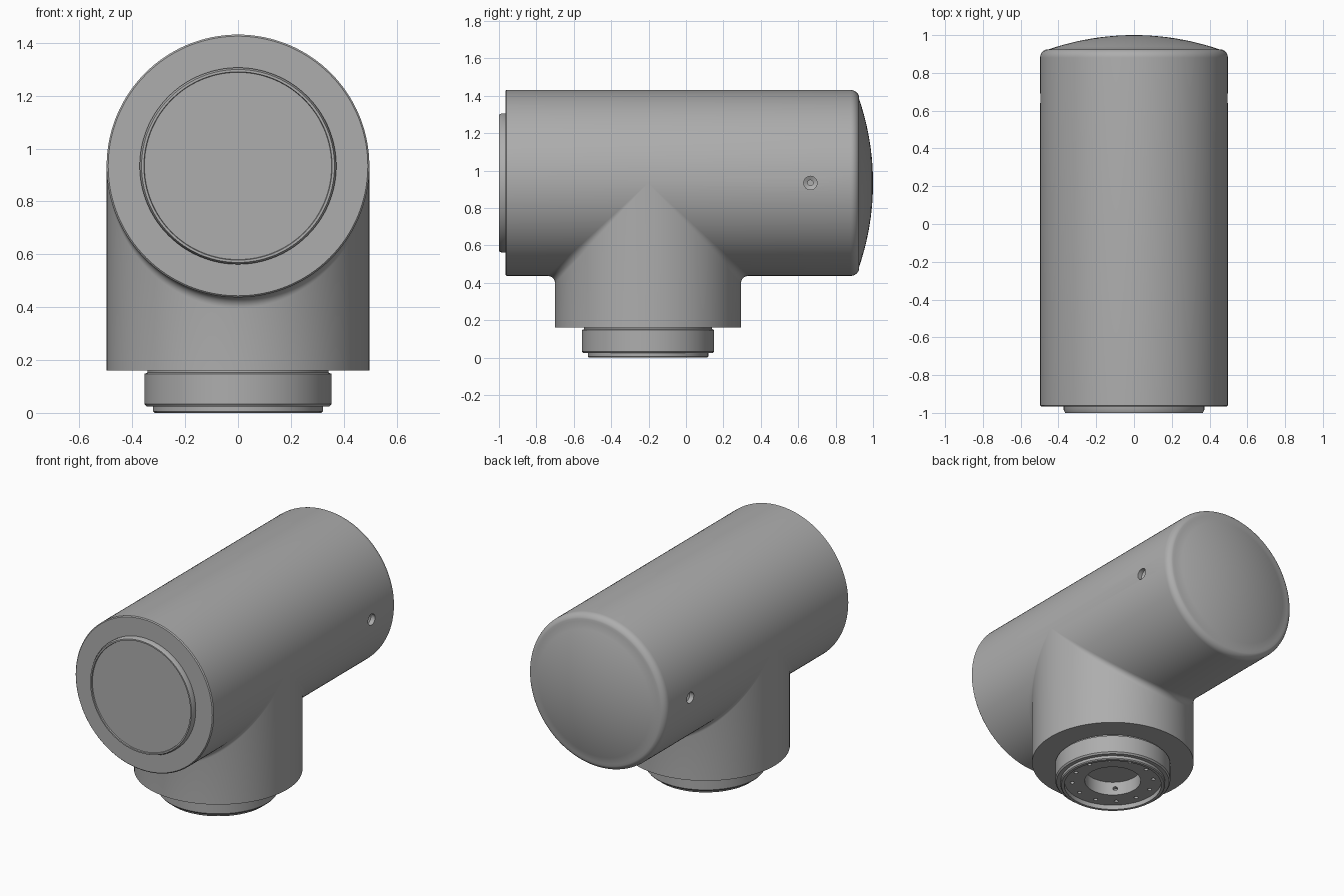
import bpy, bmesh
from math import sin, cos, pi, radians, sqrt
from mathutils import Matrix, Vector

old = bpy.data.objects.get("Cube")
if old:
    bpy.data.objects.remove(old)

R = 0.497          # radius of both pipes
AXIS_Z = 0.934     # height of the horizontal pipe axis
STEM_Y = -0.203    # position of the vertical pipe axis
FILLET = 0.04
SEGMENTS = 128

GREY = (0.42, 0.42, 0.42, 1)
grey = bpy.data.materials.new("matte grey")
grey.use_nodes = True
grey.diffuse_color = GREY
grey.node_tree.nodes["Principled BSDF"].inputs["Base Color"].default_value = GREY

ALONG_Y = Matrix.Translation((0, 0, AXIS_Z)) @ Matrix.Rotation(radians(-90), 4, 'X')
ALONG_Z = Matrix.Translation((0, STEM_Y, 0))


def finish(name, bm):
    bmesh.ops.remove_doubles(bm, verts=bm.verts, dist=1e-5)
    bmesh.ops.recalc_face_normals(bm, faces=bm.faces)
    mesh = bpy.data.meshes.new(name)
    bm.to_mesh(mesh)
    bm.free()
    mesh.materials.append(grey)
    obj = bpy.data.objects.new(name, mesh)
    bpy.context.collection.objects.link(obj)
    return obj


def lathe(name, profile, matrix, steps=SEGMENTS):
    """Revolve (radius, height) points around the local z axis."""
    bm = bmesh.new()
    verts = [bm.verts.new((r, 0, h)) for r, h in profile]
    edges = [bm.edges.new(pair) for pair in zip(verts, verts[1:])]
    bmesh.ops.spin(bm, geom=verts + edges, cent=(0, 0, 0), axis=(0, 0, 1),
                   angle=2 * pi, steps=steps, use_duplicate=False)
    bmesh.ops.transform(bm, matrix=matrix, verts=bm.verts)
    return finish(name, bm)


def smooth(obj):
    bpy.ops.object.select_all(action='DESELECT')
    obj.select_set(True)
    bpy.context.view_layer.objects.active = obj
    bpy.ops.object.shade_smooth_by_angle(angle=radians(32))


def cut(obj, cutters):
    bpy.context.view_layer.objects.active = obj
    for cutter in cutters:
        cutter.hide_render = True
        mod = obj.modifiers.new("hole", 'BOOLEAN')
        mod.operation = 'DIFFERENCE'
        mod.object = cutter
        bpy.ops.object.modifier_apply(modifier=mod.name)
        bpy.data.objects.remove(cutter)


# Horizontal pipe with rounded shoulder and shallow domed back
dome_r, dome_rim, corner = 1.39, 0.45, 0.047
rim_y = 1 - dome_r + sqrt(dome_r ** 2 - dome_rim ** 2)
shoulder = [(dome_rim + corner * cos(a), rim_y - 0.045 + corner * sin(a))
            for a in (radians(d) for d in range(0, 73, 12))]
dome = []
for i in range(10, -1, -1):
    r = dome_rim * i / 10
    dome.append((r, 1 - dome_r + sqrt(dome_r ** 2 - r ** 2)))
body = lathe("main_pipe", [(0, -0.966), (R - 0.006, -0.966), (R, -0.96)]
             + shoulder + dome, ALONG_Y)

# Countersunk screw hole on each side
SCREW_Y = 0.665
side_cutters = []
for side in (-1, 1):
    place = (Matrix.Translation((side * R, SCREW_Y, AXIS_Z))
             @ Matrix.Rotation(side * pi / 2, 4, 'Y'))
    side_cutters.append(lathe("screw_cutter", [
        (0, -0.07), (0.015, -0.07), (0.015, -0.04), (0.036, -0.03),
        (0.036, 0.03), (0, 0.03)], place, 24))
cut(body, side_cutters)
smooth(body)

# Front ring with a flat disc set into it
smooth(lathe("front_ring", [
    (0.372, -0.96), (0.372, -0.985), (0.365, -1.0), (0.356, -1.0),
    (0.354, -0.992), (0, -0.992)], ALONG_Y))

# Vertical pipe, mitred and filleted into the horizontal one
bm = bmesh.new()
rings = []
for i in range(SEGMENTS):
    t = 2 * pi * i / SEGMENTS
    s, c, sign = sin(t), abs(cos(t)), 1 if cos(t) >= 0 else -1
    outer = R + FILLET
    centre = Vector((outer * s, outer * c, -outer * c))
    start, end = Vector((-s, -c, 0)), Vector((-s, 0, c))
    column = [Vector((0, 0, 0.16 - AXIS_Z)),
              Vector((R * s, R * c, 0.16 - AXIS_Z))]
    for k in range(9):
        f = k / 8
        direction = start.slerp(end, f) if c > 0.001 else start
        column.append(centre + direction * FILLET)
    rings.append([bm.verts.new((p.x, sign * p.y + STEM_Y, p.z + AXIS_Z))
                  for p in column])
for i, ring in enumerate(rings):
    following = rings[(i + 1) % SEGMENTS]
    for k in range(len(ring) - 1):
        bm.faces.new((ring[k], following[k], following[k + 1], ring[k + 1]))
bmesh.ops.dissolve_degenerate(bm, edges=bm.edges, dist=1e-5)
smooth(finish("vertical_pipe", bm))

# Bottom collar: stepped rim, recessed flange and central bore
collar = lathe("bottom_collar", [
    (0, 0.17), (0.343, 0.17), (0.343, 0.152), (0.354, 0.148), (0.354, 0.034),
    (0.346, 0.024), (0.322, 0.024), (0.322, 0.006), (0.316, 0), (0.298, 0),
    (0.298, 0.03), (0.172, 0.03), (0.172, 0.12), (0, 0.12)], ALONG_Z)

# Ring of bolt holes in the flange and four pin holes in the bore wall
collar_cutters = []
for i in range(12):
    a = 2 * pi * (i + 0.5) / 12
    place = ALONG_Z @ Matrix.Translation((0.25 * cos(a), 0.25 * sin(a), 0))
    collar_cutters.append(lathe("bolt_cutter", [
        (0, 0.01), (0.013, 0.01), (0.013, 0.07), (0, 0.07)], place, 16))
for i in range(4):
    place = (ALONG_Z @ Matrix.Translation((0, 0, 0.075))
             @ Matrix.Rotation(pi / 4 + i * pi / 2, 4, 'Z')
             @ Matrix.Rotation(pi / 2, 4, 'Y'))
    collar_cutters.append(lathe("pin_cutter", [
        (0, 0.15), (0.014, 0.15), (0.014, 0.2), (0, 0.2)], place, 16))
cut(collar, collar_cutters)
smooth(collar)
